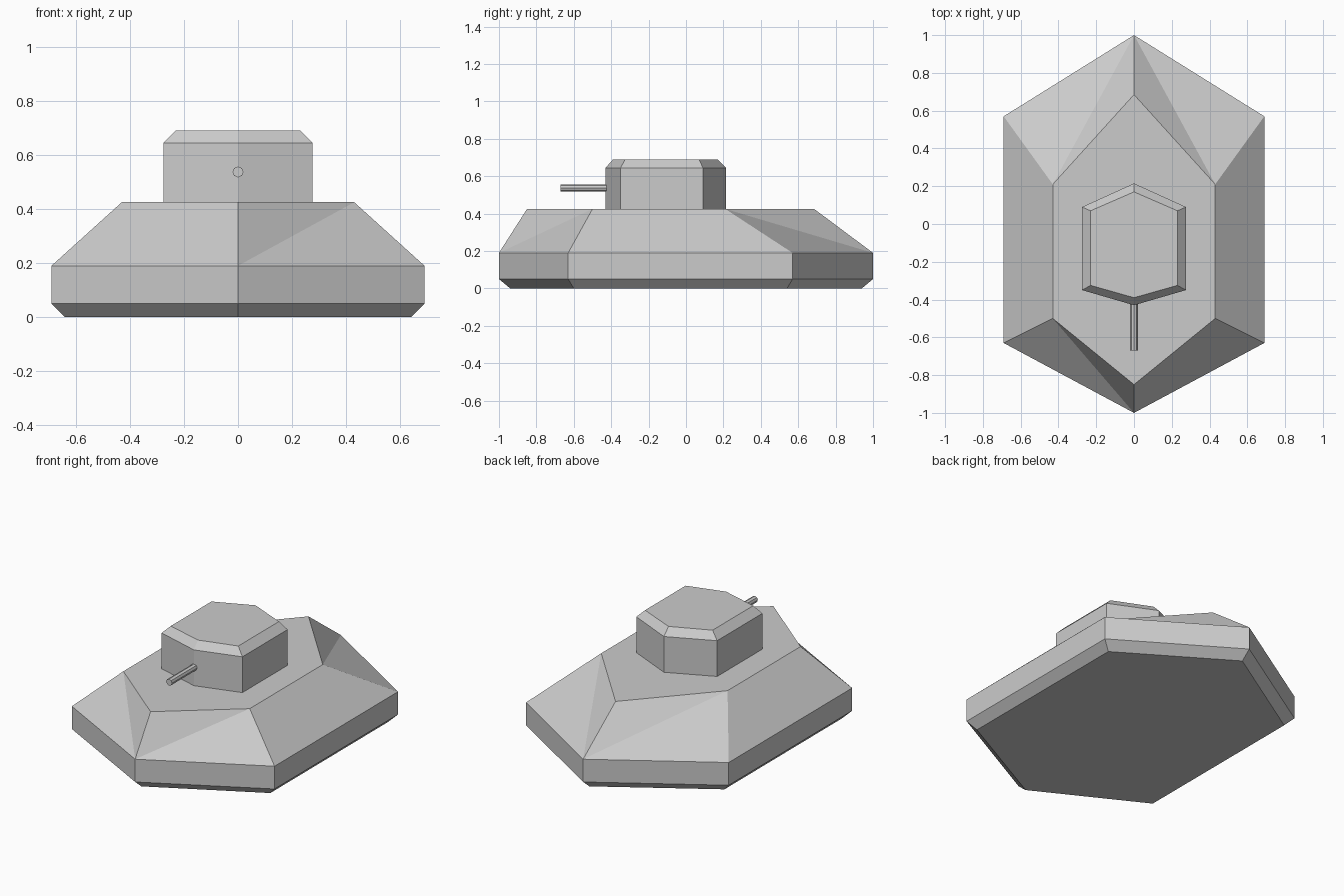
import bpy
import bmesh
import math

cube = bpy.data.objects.get("Cube")
if cube:
    bpy.data.objects.remove(cube, do_unlink=True)

# One flat grey for the whole vehicle
grey = bpy.data.materials.new("plain_grey")
grey.use_nodes = True
colour = (0.6, 0.6, 0.6, 1)
grey.diffuse_color = colour
grey.node_tree.nodes["Principled BSDF"].inputs["Base Color"].default_value = colour


def finish(bm, name):
    bmesh.ops.recalc_face_normals(bm, faces=bm.faces)
    mesh = bpy.data.meshes.new(name)
    bm.to_mesh(mesh)
    bm.free()
    mesh.materials.append(grey)
    obj = bpy.data.objects.new(name, mesh)
    bpy.context.collection.objects.link(obj)
    return obj


def hex_ring(bm, z, half_width, front_tip, front_corner, back_corner, back_tip):
    """Elongated hexagon, pointed at the front and the back."""
    w = half_width
    outline = [(0, front_tip), (w, front_corner), (w, back_corner),
               (0, back_tip), (-w, back_corner), (-w, front_corner)]
    return [bm.verts.new((x, y, z)) for x, y in outline]


def hex_loft(name, levels):
    """Stack hexagons; twisted quads fold from the lower tip to the upper corner."""
    bm = bmesh.new()
    rings = [hex_ring(bm, *level) for level in levels]
    bm.faces.new(rings[0])
    bm.faces.new(rings[-1])
    for low, up in zip(rings, rings[1:]):
        for i in range(6):
            j = (i + 1) % 6
            a, b, c, d = low[i], low[j], up[j], up[i]
            normal = (b.co - a.co).cross(d.co - a.co).normalized()
            if abs(normal.dot(c.co - a.co)) < 0.02:
                bm.faces.new((a, b, c, d))
            elif i % 3 == 0:
                bm.faces.new((a, b, c))
                bm.faces.new((a, c, d))
            else:
                bm.faces.new((a, b, d))
                bm.faces.new((b, c, d))
    return finish(bm, name)


# Hull: bevelled underside, upright belt, sloped armour up to a flat deck
hex_loft("hull", [
    (0.0, 0.64, -0.94, -0.60, 0.54, 0.94),
    (0.05, 0.69, -1.0, -0.63, 0.57, 1.0),
    (0.19, 0.69, -1.0, -0.63, 0.57, 1.0),
    (0.425, 0.43, -0.85, -0.50, 0.21, 0.685),
])

# Turret: upright walls with a bevelled roof edge
hex_loft("turret", [
    (0.42, 0.275, -0.43, -0.35, 0.09, 0.215),
    (0.645, 0.275, -0.43, -0.35, 0.09, 0.215),
    (0.69, 0.23, -0.39, -0.325, 0.07, 0.17),
])

# Gun barrel: short thin octagonal rod out of the turret's front edge
bm = bmesh.new()
bmesh.ops.create_cone(bm, cap_ends=True, segments=8, radius1=0.02,
                      radius2=0.02, depth=0.27)
barrel = finish(bm, "gun_barrel")
barrel.location = (0, -0.535, 0.537)
barrel.rotation_euler = (math.radians(90), 0, 0)
